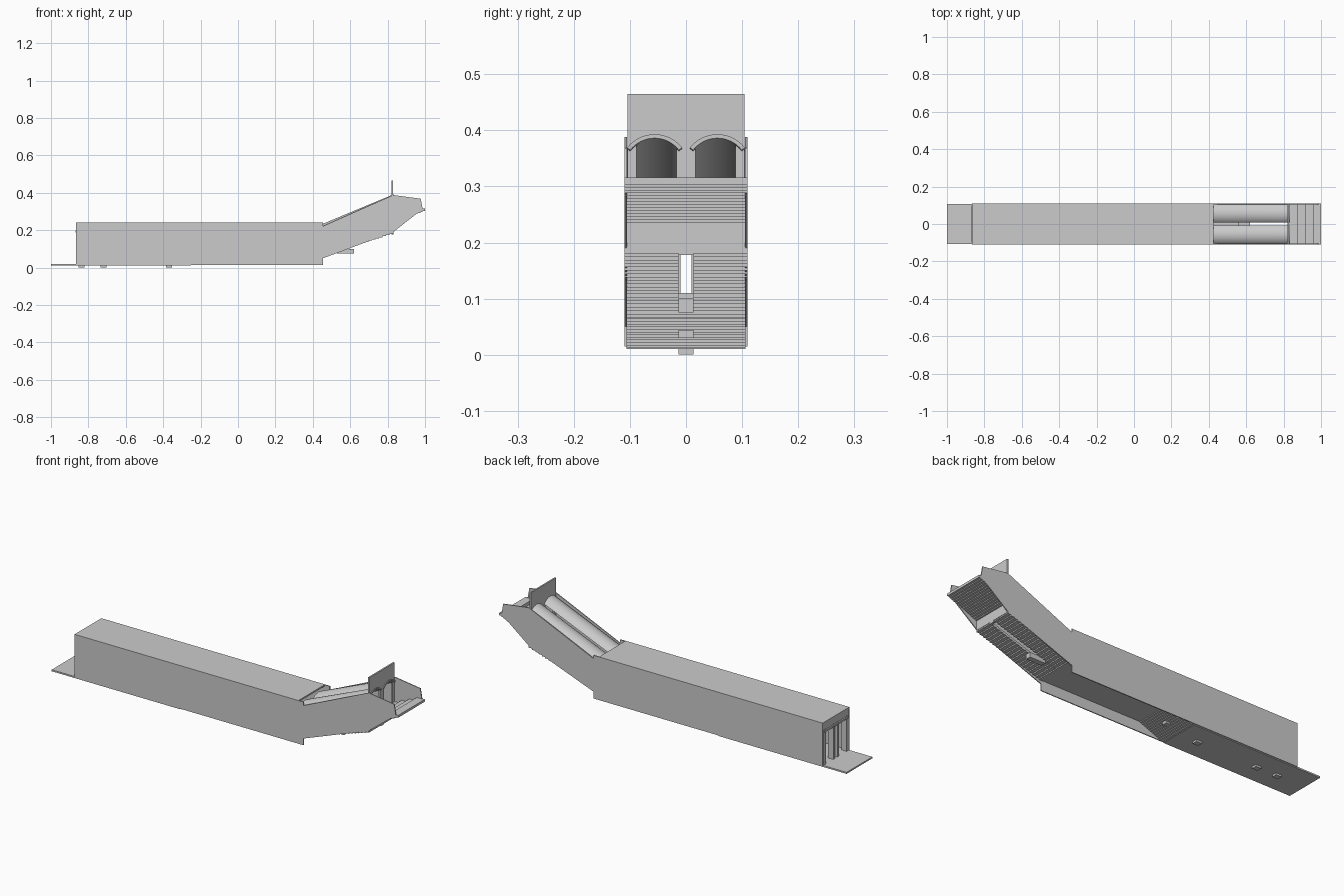
import bpy, bmesh, math

if "Cube" in bpy.data.objects:
    bpy.data.objects.remove(bpy.data.objects["Cube"])


def prism(name, pts, y0, y1):
    """Extrude an x/z outline across y."""
    bm = bmesh.new()
    f = bm.faces.new([bm.verts.new((x, y0, z)) for x, z in pts])
    new = bmesh.ops.extrude_face_region(bm, geom=[f])["geom"]
    bmesh.ops.translate(bm, vec=(0, y1 - y0, 0),
                        verts=[v for v in new if isinstance(v, bmesh.types.BMVert)])
    bmesh.ops.recalc_face_normals(bm, faces=bm.faces)
    me = bpy.data.meshes.new(name)
    bm.to_mesh(me)
    bm.free()
    ob = bpy.data.objects.new(name, me)
    bpy.context.collection.objects.link(ob)
    return ob


def box(name, x0, x1, y0, y1, z0, z1):
    return prism(name, [(x0, z0), (x1, z0), (x1, z1), (x0, z1)], y0, y1)


def stepped(name, p, q, n, y0, y1, t=0.012, top_steps=1):
    """Sloped plate with a staircase underside."""
    (ax, az), (bx, bz) = p, q
    dx, dz = (bx - ax) / n, (bz - az) / n
    pts = []
    for i in range(n):
        pts += [(ax + i * dx, az + i * dz), (ax + (i + 1) * dx, az + i * dz)]
    pts += [(bx, bz)]
    if top_steps == 1:
        pts += [(bx, bz + t), (ax, az + t)]
    else:
        ex, ez = (bx - ax) / top_steps, (bz - az) / top_steps
        for i in range(top_steps):
            pts += [(bx - i * ex, bz - i * ez + t), (bx - (i + 1) * ex, bz - i * ez + t)]
        pts += [(ax, az + t)]
    return prism(name, pts, y0, y1)


# side walls with the angled upper section
WALL = [(-0.865, 0.015), (0.455, 0.015), (0.455, 0.05), (0.83, 0.19), (0.987, 0.313),
        (0.977, 0.368), (0.83, 0.388), (0.455, 0.222), (0.455, 0.24), (-0.865, 0.24)]
for side, y in (("front", -0.11), ("back", 0.105)):
    prism(side + "_side_wall", WALL, y, y + 0.005)

# roof and floors
box("roof", -0.865, 0.425, -0.106, 0.106, 0.232, 0.24)
box("entry_floor", -1.0, -0.262, -0.106, 0.106, 0.01, 0.018)
stepped("lower_ramp", (-0.262, 0.012), (-0.123, 0.068), 12, -0.106, 0.106)
box("raised_floor", -0.123, 0.455, -0.106, 0.106, 0.068, 0.078)

# long ramp with a slot down the middle
for side, s in (("front", -1), ("back", 1)):
    stepped(side + "_long_ramp", (0.45, 0.066), (0.83, 0.186), 20,
            *sorted((s * 0.0135, s * 0.11)), t=0.01)
stepped("ramp_slot_foot", (0.45, 0.066), (0.56, 0.1), 6, -0.0135, 0.0135, t=0.01)
box("slot_block", 0.53, 0.62, -0.0135, 0.0135, 0.075, 0.1)

# cross panel, slot tab and outlet ramp
box("cross_panel", 0.82, 0.832, -0.106, 0.106, 0.186, 0.24)
box("slot_tab", 0.82, 0.832, -0.0135, 0.0135, 0.178, 0.19)
stepped("outlet_ramp", (0.828, 0.235), (1.0, 0.309), 14, -0.11, 0.11, t=0.007, top_steps=4)

# feet under the floor
for i, (x, z) in enumerate([(-0.836, 0.0), (-0.718, 0.0), (-0.37, 0.0), (-0.193, 0.03)]):
    box("foot_%d" % (i + 1), x - 0.016, x + 0.016, -0.0135, 0.0135, z, z + 0.014)

# arched covers over the two lanes, sloping up to the gate
SLOPE = (0.393 - 0.222) / (0.835 - 0.425)


def arch_cover(name, yc):
    bm = bmesh.new()
    n, ro, ri, half = 16, 0.062, 0.055, math.radians(52)
    rings = []
    for x in (0.425, 0.835):
        zc = 0.222 + (x - 0.425) * SLOPE - ro
        ring = []
        for r, rev in ((ro, 1), (ri, -1)):
            for i in range(n + 1):
                a = rev * (2 * i / n - 1) * half
                ring.append(bm.verts.new((x, yc + r * math.sin(a), zc + r * math.cos(a))))
        rings.append(ring)
    m = len(rings[0])
    for i in range(m):
        j = (i + 1) % m
        bm.faces.new((rings[0][i], rings[0][j], rings[1][j], rings[1][i]))
    for r in rings:
        for i in range(n):
            bm.faces.new((r[i], r[i + 1], r[m - 2 - i], r[m - 1 - i]))
    bmesh.ops.recalc_face_normals(bm, faces=bm.faces)
    me = bpy.data.meshes.new(name)
    bm.to_mesh(me)
    bm.free()
    ob = bpy.data.objects.new(name, me)
    bpy.context.collection.objects.link(ob)
    bpy.ops.object.select_all(action='DESELECT')
    ob.select_set(True)
    bpy.context.view_layer.objects.active = ob
    bpy.ops.object.shade_smooth_by_angle(angle=math.radians(30))


for side, y in (("front", -0.056), ("back", 0.056)):
    arch_cover(side + "_arch_cover", y)

# upright gate: plate with two arched openings
def gate():
    pts = [(-0.104, 0.465), (-0.104, 0.24), (-0.088, 0.24)]
    for yc in (-0.0525, 0.0525):
        if yc > 0:
            pts.append((0.017, 0.24))
        for i in range(13):
            u = 2 * i / 12 - 1
            pts.append((yc + 0.0355 * u, 0.331 + math.sqrt(0.055 ** 2 - (0.0355 * u) ** 2)))
        pts.append((yc + 0.0355, 0.24))
    pts += [(0.104, 0.24), (0.104, 0.465)]
    ob = prism("gate_plate", pts, 0.822, 0.83)
    for v in ob.data.vertices:  # outline was drawn in y/z
        v.co.x, v.co.y = v.co.y, v.co.x
    ob.data.flip_normals()


gate()

# entry end: header and posts
box("entry_header", -0.863, -0.85, -0.106, 0.106, 0.195, 0.234)
for i, (y, w) in enumerate([(-0.096, 0.01), (-0.017, 0.007), (0.017, 0.007), (0.096, 0.01)]):
    box("entry_post_%d" % (i + 1), -0.866, -0.835, y - w, y + w, 0.016, 0.2)
box("entry_lip", -0.87, -0.86, -0.1, 0.1, 0.188, 0.197)
